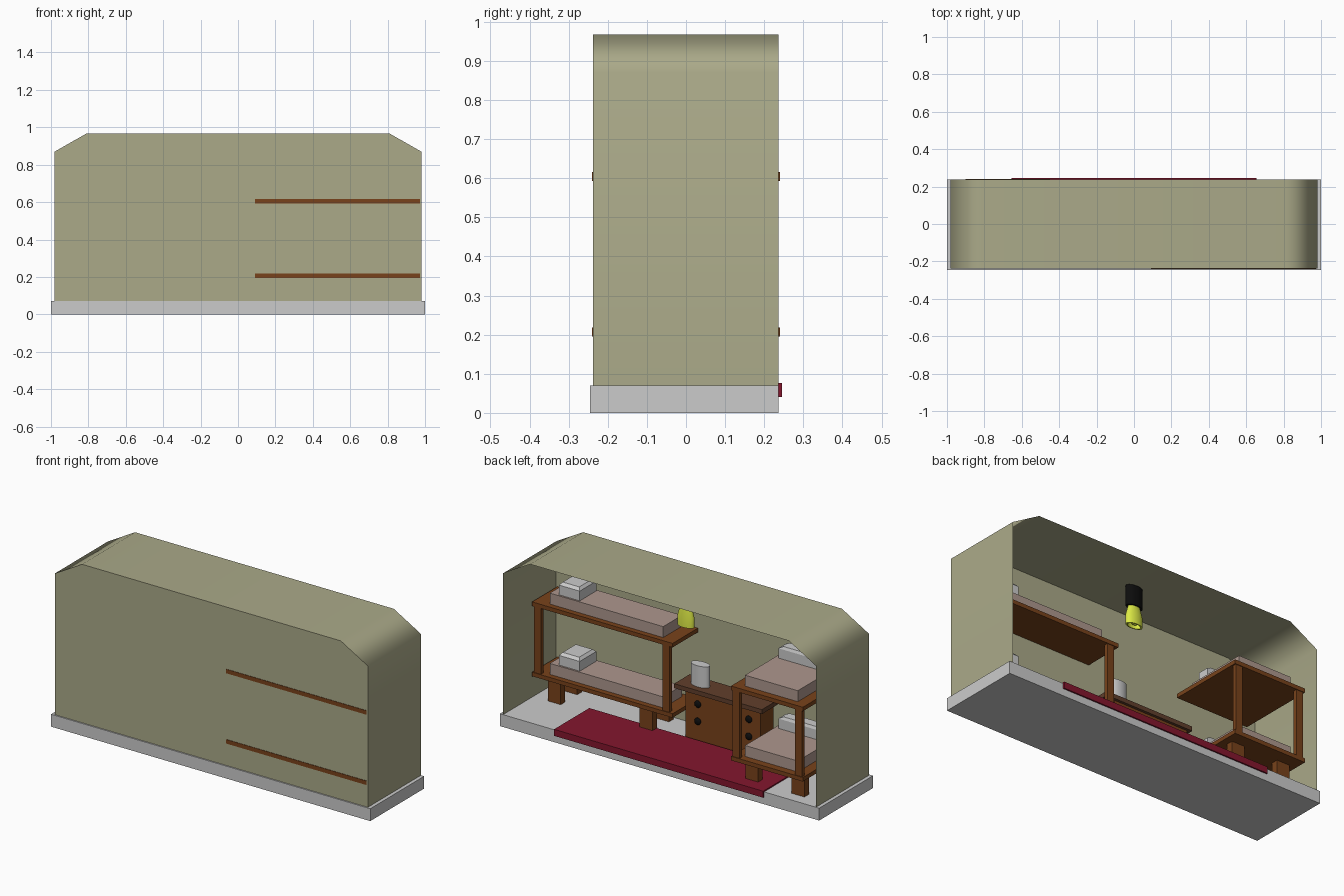
import bpy, bmesh, math

if "Cube" in bpy.data.objects:
    bpy.data.objects.remove(bpy.data.objects["Cube"])

SQ = 0.51  # the whole room is squashed in depth


def mat(name, rgb):
    m = bpy.data.materials.new(name)
    m.diffuse_color = (*rgb, 1)
    m.use_nodes = True
    m.node_tree.nodes["Principled BSDF"].inputs["Base Color"].default_value = m.diffuse_color
    return m


SAND = mat("sand", (0.405, 0.40, 0.25))
STONE = mat("stone", (0.54, 0.54, 0.55))
WOOD = mat("wood", (0.19, 0.055, 0.011))
DARK = mat("dark_wood", (0.12, 0.05, 0.025))
RED = mat("red", (0.23, 0.008, 0.027))
CLOTH = mat("cloth", (0.42, 0.31, 0.27))
BLACK = mat("black", (0.004, 0.004, 0.004))
YELLOW = mat("yellow", (0.72, 0.82, 0.06))


def finish(name, bm, m=None):
    me = bpy.data.meshes.new(name)
    bm.to_mesh(me)
    bm.free()
    o = bpy.data.objects.new(name, me)
    bpy.context.collection.objects.link(o)
    if m:
        me.materials.append(m)
    return o


def box(name, xs, ys, zs, m=None, taper=1.0):
    x0, x1 = sorted(xs)
    y0, y1 = sorted(ys)
    z0, z1 = zs
    cx, cy = (x0 + x1) / 2, (y0 + y1) / 2
    bm = bmesh.new()
    bmesh.ops.create_cube(bm, size=1)
    for v in bm.verts:
        t = taper if v.co.z > 0 else 1
        v.co = (cx + v.co.x * (x1 - x0) * t, cy + v.co.y * (y1 - y0) * t,
                z0 + (v.co.z + 0.5) * (z1 - z0))
    return finish(name, bm, m)


def smooth(o, angle):
    bpy.ops.object.select_all(action='DESELECT')
    o.select_set(True)
    bpy.context.view_layer.objects.active = o
    bpy.ops.object.shade_smooth_by_angle(angle=math.radians(angle))


def lathe(name, x, y, profile, m=None, n=20):
    # profile of (radius, z) pairs, squashed in depth
    bm = bmesh.new()
    rings = [[bm.verts.new((x + r * math.cos(2 * math.pi * i / n),
                            y + r * SQ * math.sin(2 * math.pi * i / n), z))
              for i in range(n)] for r, z in profile]
    for a, b in zip(rings, rings[1:]):
        for i in range(n):
            j = (i + 1) % n
            bm.faces.new((a[i], a[j], b[j], b[i]))
    bmesh.ops.remove_doubles(bm, verts=bm.verts, dist=1e-5)
    bmesh.ops.recalc_face_normals(bm, faces=bm.faces)
    o = finish(name, bm, m)
    smooth(o, 40)
    return o


# floor slab and rug
box("floor_slab", (-1, 1), (-0.245, 0.237), (0, 0.07), STONE)
box("rug", (-0.655, 0.655), (-0.07, 0.245), (0.04, 0.077), RED)

# room shell: thin walls and roof, open at the back
prof = [(-0.98, 0.05), (-0.98, 0.87), (-0.81, 0.967), (0.81, 0.967), (0.98, 0.87), (0.98, 0.05)]
bm = bmesh.new()
front = [bm.verts.new((x, -0.238, z)) for x, z in prof]
back = [bm.verts.new((x, 0.237, z)) for x, z in prof]
for i in range(5):
    bm.faces.new((front[i], front[i + 1], back[i + 1], back[i]))
bm.faces.new(front[::-1])
bmesh.ops.recalc_face_normals(bm, faces=bm.faces)
shell = finish("room_shell", bm, SAND)
smooth(shell, 62)
wn = shell.modifiers.new("flat_walls", 'WEIGHTED_NORMAL')
wn.keep_sharp = True


def bunk(name, place, posts):
    # place maps length u (head 0, foot 0.88) and width v (0..0.45) to x, y
    def part(n, u, v, z, m=None, taper=1.0):
        a, b = place(u[0], v[0]), place(u[1], v[1])
        box(f"{name}_{n}", (a[0], b[0]), (a[1], b[1]), z, m, taper)

    for level, z in (("lower", 0.195), ("upper", 0.593)):
        part(level + "_board", (0, 0.88), (0, 0.45), (z, z + 0.023), WOOD)
        part(level + "_mattress", (0.09, 0.80), (0.06, 0.39), (z + 0.023, z + 0.085), CLOTH)
        part(level + "_pillow", (0.14, 0.27), (0.08, 0.37), (z + 0.085, z + 0.14))
        part(level + "_pillow_top", (0.14, 0.27), (0.08, 0.37), (z + 0.14, z + 0.155), None, 0.8)
    for u in (0.125, 0.70):
        for v in (0.08, 0.37):
            part("leg", (u - 0.04, u + 0.04), (v - 0.04, v + 0.04), (0.07, 0.195), WOOD)
    for u, v in posts:
        part("post", (u - 0.022, u + 0.022), (v - 0.022, v + 0.022), (0.218, 0.593), WOOD)


bunk("long_bunk", lambda u, v: (0.972 - u, -0.2405 + v * SQ), [(0.03, 0.42), (0.835, 0.42)])
bunk("end_bunk", lambda u, v: (-0.9 + v, -0.205 + u * 0.506), [(0.85, 0.03), (0.85, 0.42)])

# chest of drawers with knobs
box("chest_body", (-0.41, 0.06), (-0.195, -0.08), (0.07, 0.335), WOOD)
box("chest_top", (-0.43, 0.12), (-0.205, -0.065), (0.335, 0.36), DARK)
for x in (-0.02, -0.34):
    for z in (0.18, 0.277):
        bm = bmesh.new()
        bmesh.ops.create_uvsphere(bm, u_segments=12, v_segments=8, radius=0.02)
        for v in bm.verts:
            v.co = (x + v.co.x, -0.076 + v.co.y * SQ, z + v.co.z)
        smooth(finish("knob", bm, BLACK), 40)

# cup on the chest
lathe("cup", 0, -0.13, [(0, 0.36), (0.056, 0.36), (0.056, 0.48), (0, 0.48)])

# hanging lamp: socket, open shade and bulb
lathe("lamp_socket", 0, 0, [(0, 0.962), (0.05, 0.962), (0.05, 0.85), (0, 0.85)], BLACK)
lathe("lamp_shade", 0, 0, [(0, 0.85), (0.036, 0.85), (0.05, 0.80), (0.05, 0.745),
                           (0.04, 0.745), (0.03, 0.80), (0, 0.80)], YELLOW)
lathe("lamp_bulb", 0, 0, [(0.02, 0.80), (0.025, 0.775), (0.015, 0.755), (0, 0.75)], YELLOW)
